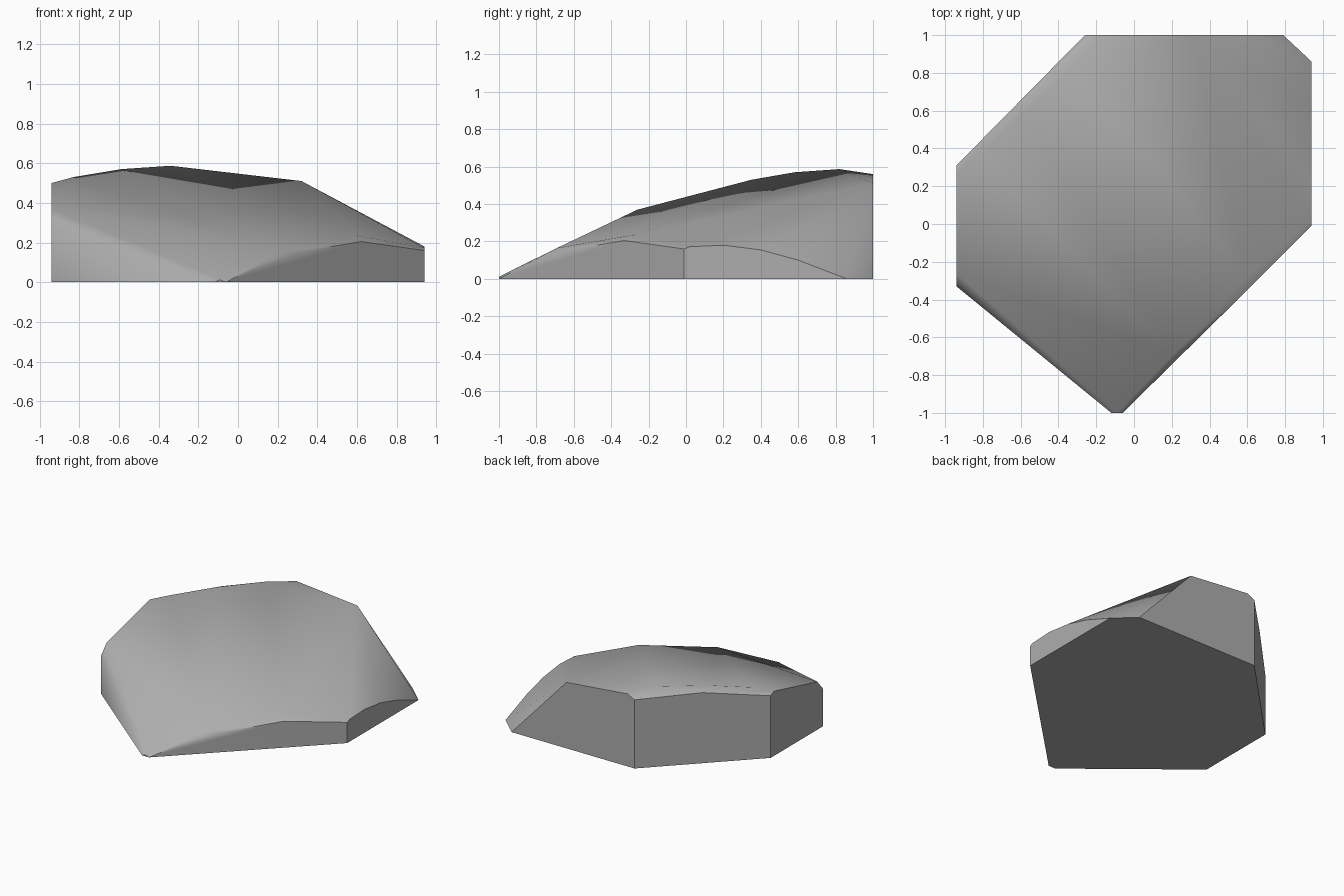
import bpy
import bmesh
import math

cube = bpy.data.objects.get("Cube")
if cube:
    bpy.data.objects.remove(cube, do_unlink=True)

# Flat footprint
base = [(-.94, -.33), (-.12, -1), (-.06, -1), (.94, -.01),
        (.94, .86), (.79, 1), (-.26, 1), (-.94, .31)]
points = [(x, y, 0) for x, y in base]

# Upright edges and the pointed tip
points += [(-.94, -.33, .29), (-.94, -.26, .37), (-.09, -1, .012)]
points += [(-.94, .31, .48), (-.94, .27, .5), (-.26, 1, .53), (-.2, 1, .56)]
points += [(-.6, .655, .545), (.32, 1, .51)]

# Curved rim of the low right cut
rim = [(-.01, .16), (.02, .172), (.2, .18), (.4, .155), (.6, .1)]
points += [(.94, y, z) for y, z in rim]

# Softened lip above the front diagonal cut
points += [(.12, -.82, .095), (.3, -.645, .15), (.62, -.33, .205),
           (.21, -.69, .165), (.6, -.28, .235)]

# Crown along the rear diagonal
points += [(-.83, .35, .53), (-.59, .58, .57), (-.34, .82, .587)]

# Wrap the points in a closed stone
bm = bmesh.new()
for p in points:
    bm.verts.new(p)
hull = bmesh.ops.convex_hull(bm, input=bm.verts)
inside = {g for g in hull["geom_interior"] if isinstance(g, bmesh.types.BMVert)}
inside |= {v for v in bm.verts if not v.link_faces}
bmesh.ops.delete(bm, geom=list(inside), context="VERTS")
bmesh.ops.dissolve_limit(bm, angle_limit=math.radians(1),
                         verts=bm.verts, edges=bm.edges)
bmesh.ops.recalc_face_normals(bm, faces=bm.faces)
mesh = bpy.data.meshes.new("rock")
bm.to_mesh(mesh)
bm.free()

rock = bpy.data.objects.new("rock", mesh)
bpy.context.collection.objects.link(rock)

# Stone colour
stone = bpy.data.materials.new("grey stone")
stone.use_nodes = True
colour = (.42, .42, .42, 1)
stone.diffuse_color = colour
stone.node_tree.nodes["Principled BSDF"].inputs["Base Color"].default_value = colour
mesh.materials.append(stone)

# Smooth surface with crisp cuts
bpy.ops.object.select_all(action="DESELECT")
rock.select_set(True)
bpy.context.view_layer.objects.active = rock
bpy.ops.object.shade_smooth_by_angle(angle=math.radians(40))
